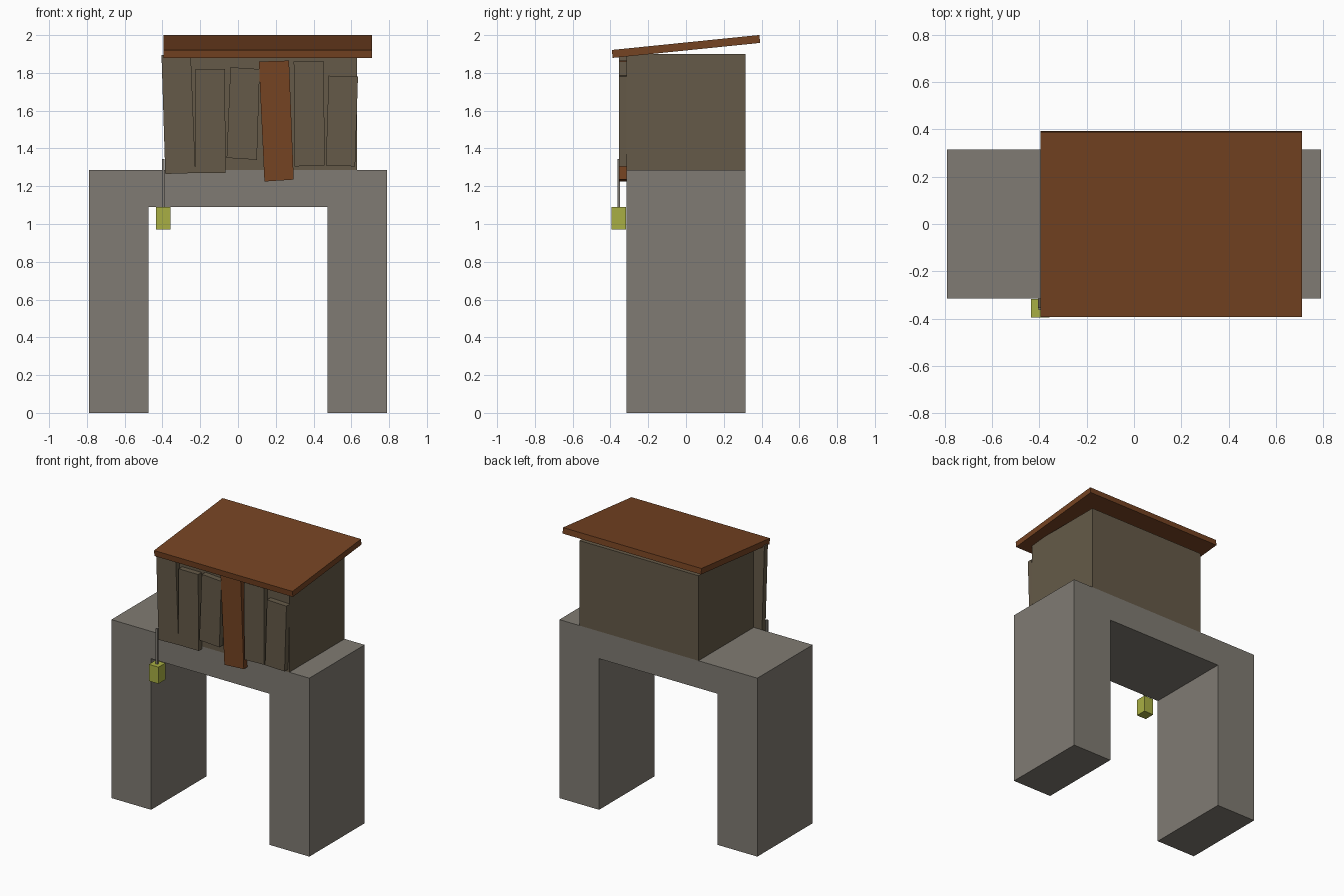
import bpy, bmesh, math

cube = bpy.data.objects.get("Cube")
if cube:
    bpy.data.objects.remove(cube, do_unlink=True)


def linear(c):
    c /= 255
    return c / 12.92 if c <= 0.04045 else ((c + 0.055) / 1.055) ** 2.4


def material(name, *rgb):
    mat = bpy.data.materials.new(name)
    colour = [linear(c) for c in rgb] + [1]
    mat.use_nodes = True
    mat.diffuse_color = colour
    mat.node_tree.nodes["Principled BSDF"].inputs["Base Color"].default_value = colour
    return mat


stone = material("grey stone", 128, 123, 115)
wood = material("weathered wood", 101, 90, 72)
red_wood = material("red brown wood", 117, 67, 34)
glow = material("lantern yellow", 169, 175, 67)


def prism(name, outline, front, back, mat):
    """Extrude an outline in the xz plane from front to back along y."""
    bm = bmesh.new()
    face = bm.faces.new([bm.verts.new((x, front, z)) for x, z in outline])
    extruded = bmesh.ops.extrude_face_region(bm, geom=[face])["geom"]
    for v in extruded:
        if isinstance(v, bmesh.types.BMVert):
            v.co.y = back
    bmesh.ops.recalc_face_normals(bm, faces=bm.faces)
    mesh = bpy.data.meshes.new(name)
    bm.to_mesh(mesh)
    bm.free()
    mesh.materials.append(mat)
    obj = bpy.data.objects.new(name, mesh)
    bpy.context.collection.objects.link(obj)
    return obj


def box(name, x0, x1, y0, y1, z0, z1, mat):
    return prism(name, [(x0, z0), (x1, z0), (x1, z1), (x0, z1)], y0, y1, mat)


# Stone arch with a square opening
depth, top = 0.315, 1.287
half = [(0.79, top), (0.79, 0), (0.473, 0), (0.473, 1.09)]
arch = half + [(-x, z) for x, z in reversed(half)]
prism("stone_arch", arch, -depth, depth, stone)

# Hut body on top of the arch
box("hut_body", -0.32, 0.63, -depth, depth, top, 1.9, wood)

# Crooked front planks: top left, top right, bottom right, bottom left
planks = [
    [(-0.405, 1.895), (-0.25, 1.9), (-0.225, 1.27), (-0.385, 1.265)],
    [(-0.225, 1.82), (-0.07, 1.82), (-0.065, 1.27), (-0.225, 1.27)],
    [(-0.04, 1.83), (0.115, 1.82), (0.1, 1.34), (-0.06, 1.35)],
    [(0.11, 1.86), (0.27, 1.865), (0.295, 1.235), (0.14, 1.225)],
    [(0.295, 1.86), (0.455, 1.86), (0.458, 1.31), (0.3, 1.305)],
    [(0.48, 1.785), (0.635, 1.78), (0.62, 1.305), (0.465, 1.31)],
]
for i, outline in enumerate(planks):
    prism(f"front_plank_{i + 1}", outline, -0.355, -depth, red_wood if i == 3 else wood)

# Sloping roof slab
roof = box("roof", -0.395, 0.71, -0.3925, 0.3925, -0.021, 0.021, red_wood)
roof.location.z = 1.94
roof.rotation_euler.x = math.radians(5.8)

# Hanging lantern and its rod
box("lantern_rod", -0.403, -0.389, -0.363, -0.349, 1.09, 1.345, stone)
box("lantern", -0.435, -0.358, -0.395, -0.317, 0.97, 1.09, glow)
